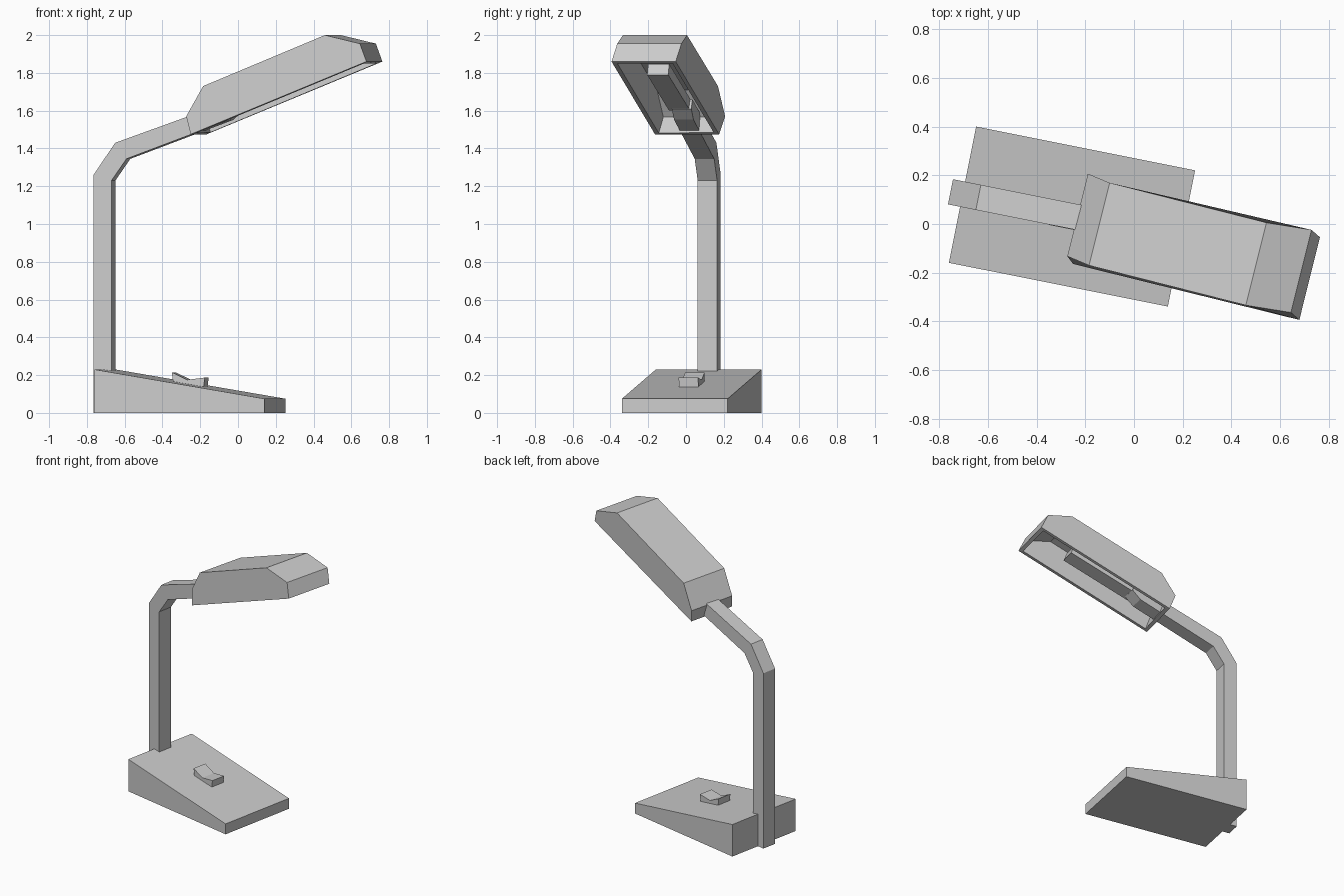
import bpy, bmesh, math
from mathutils import Vector

if "Cube" in bpy.data.objects:
    bpy.data.objects.remove(bpy.data.objects["Cube"])

BODY = math.radians(-11.3)   # heading of base and arm
HEAD = math.radians(-14.0)   # heading of lamp head


def place(s, n, z, ang):
    c, d = math.cos(ang), math.sin(ang)
    return Vector((s * c - n * d, s * d + n * c, z))


def prism(name, profile, centres, width, ang, open_edge=False):
    """Extrude a side profile (s, z) across its width; the last-to-first edge may stay open."""
    if not isinstance(centres, (list, tuple)):
        centres = [centres] * len(profile)
    bm = bmesh.new()
    near, far = [[bm.verts.new(place(s, c + side * width / 2, z, ang))
                  for (s, z), c in zip(profile, centres)] for side in (-1, 1)]
    bm.faces.new(near)
    bm.faces.new(far[::-1])
    k = len(profile)
    for i in range(k - 1 if open_edge else k):
        j = (i + 1) % k
        bm.faces.new((near[j], near[i], far[i], far[j]))
    bmesh.ops.recalc_face_normals(bm, faces=bm.faces)
    mesh = bpy.data.meshes.new(name)
    bm.to_mesh(mesh)
    bm.free()
    obj = bpy.data.objects.new(name, mesh)
    bpy.context.collection.objects.link(obj)
    return obj


# Wedge base
prism("base", [(-0.715, 0), (0.203, 0), (0.203, 0.075), (-0.715, 0.23)],
      -0.02, 0.571, BODY)

# Rocker switch on the sloped top
prism("switch", [(-0.343, 0.215), (-0.26, 0.175), (-0.165, 0.187),
                 (-0.172, 0.13), (-0.335, 0.155)], -0.02, 0.105, BODY)

# Bent arm, running from the back of the base into the head
prism("arm", [(-0.766, 0), (-0.669, 0), (-0.669, 1.23), (-0.588, 1.345),
              (-0.03, 1.552), (0.03, 1.61), (0.0, 1.66),
              (-0.649, 1.43), (-0.766, 1.26)], -0.018, 0.105, BODY)

# Hollow shade, open underneath
shade = prism("shade", [(-0.203, 1.475), (-0.234, 1.57), (-0.138, 1.73),
                        (0.527, 2.0), (0.714, 1.955), (0.755, 1.86)],
              [-0.045, -0.02, -0.035, -0.038, -0.022, -0.043], 0.35, HEAD, open_edge=True)
shell = shade.modifiers.new("Shell", 'SOLIDIFY')
shell.thickness = 0.025
shell.offset = -1
shell.use_even_offset = True

# Light tube inside the shade
prism("light_tube", [(0.0, 1.60), (0.48, 1.79), (0.457, 1.847), (-0.02, 1.655)],
      -0.035, 0.115, HEAD)
